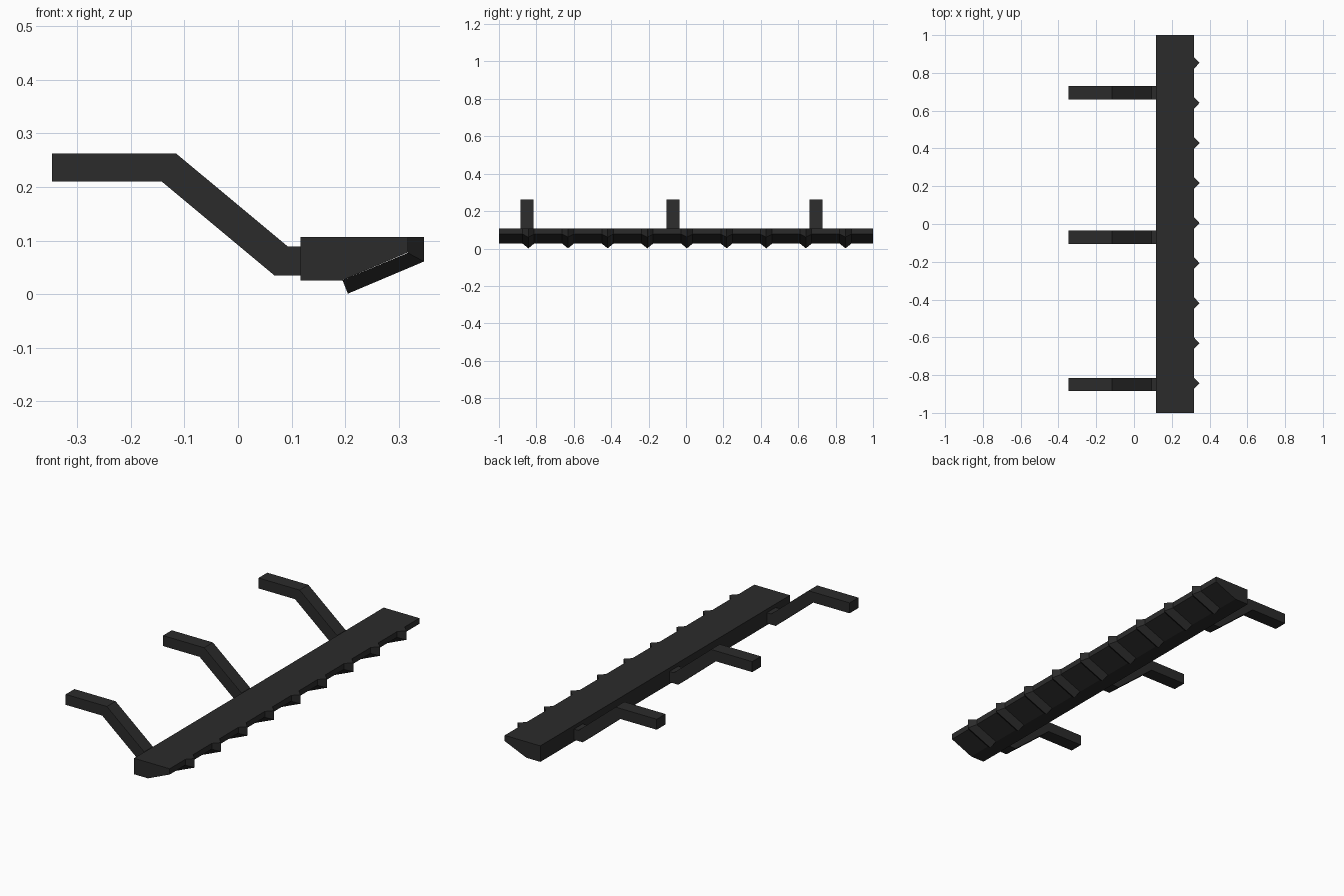
import bpy
import bmesh

if "Cube" in bpy.data.objects:
    bpy.data.objects.remove(bpy.data.objects["Cube"])

mat = bpy.data.materials.new("dark_metal")
mat.diffuse_color = (0.024, 0.024, 0.024, 1)
mat.use_nodes = True
mat.node_tree.nodes["Principled BSDF"].inputs["Base Color"].default_value = mat.diffuse_color


def finish(name, bm):
    bmesh.ops.recalc_face_normals(bm, faces=bm.faces)
    me = bpy.data.meshes.new(name)
    bm.to_mesh(me)
    bm.free()
    me.materials.append(mat)
    ob = bpy.data.objects.new(name, me)
    bpy.context.collection.objects.link(ob)
    return ob


def extrude_profile(name, profile, y0, y1):
    """Extrude an (x, z) outline along y."""
    bm = bmesh.new()
    face = bm.faces.new([bm.verts.new((x, y0, z)) for x, z in profile])
    ext = bmesh.ops.extrude_face_region(bm, geom=[face], use_keep_orig=True)
    verts = [g for g in ext["geom"] if isinstance(g, bmesh.types.BMVert)]
    bmesh.ops.translate(bm, verts=verts, vec=(0, y1 - y0, 0))
    return finish(name, bm)


def ridge(name, y, half):
    """Triangular rib wrapping the sloped underside and front edge of the bar."""
    base = [(0.195, 0.026), (0.317, 0.077), (0.317, 0.107)]
    apex = [(0.205, 0.001), (0.347, 0.061), (0.347, 0.107)]
    bm = bmesh.new()
    rows = [[bm.verts.new(p) for p in ((b[0], y - half, b[1]), (a[0], y, a[1]), (b[0], y + half, b[1]))]
            for b, a in zip(base, apex)]
    for r, s in zip(rows, rows[1:]):
        for i in range(3):
            j = (i + 1) % 3
            bm.faces.new((r[i], r[j], s[j], s[i]))
    bm.faces.new(rows[0])
    bm.faces.new(rows[-1])
    return finish(name, bm)


# Long bar with a bevelled underside
extrude_profile("bar", [(0.117, 0.107), (0.317, 0.107), (0.317, 0.078),
                        (0.195, 0.026), (0.117, 0.026)], -1, 1)

# Cranked mounting arms
arm = [(-0.347, 0.263), (-0.116, 0.263), (0.093, 0.089), (0.118, 0.089),
       (0.118, 0.035), (0.068, 0.035), (-0.142, 0.21), (-0.347, 0.21)]
for n, y in enumerate((-0.85, -0.07, 0.695)):
    extrude_profile(f"mounting_arm_{n + 1}", arm, y - 0.035, y + 0.035)

# Row of ribs under the bar
for i in range(-4, 5):
    ridge(f"rib_{i + 5}", 0.005 + i * 0.212, 0.031)
